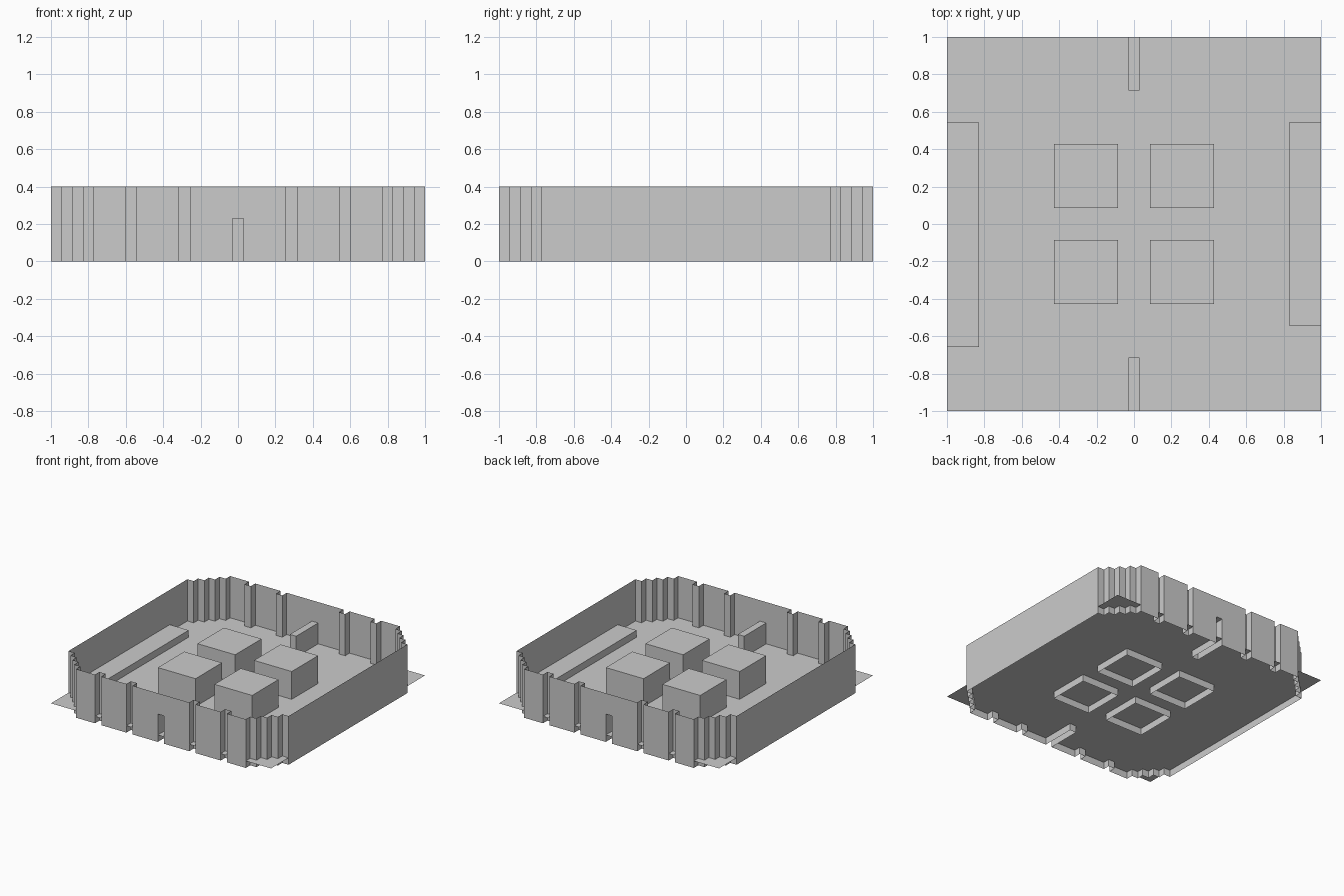
import bpy

if "Cube" in bpy.data.objects:
    bpy.data.objects.remove(bpy.data.objects["Cube"])

U = 2 / 35          # module size: the whole plan is 35 x 35 modules
WALL_H, DOOR_H, BLOCK_H, BENCH_H, FLOOR_Z = 7, 4, 5, 2, 1


def make_object(name, faces):
    """Flat mesh from a list of faces given as corner points in modules."""
    verts, index, polys = [], {}, []
    for face in faces:
        poly = []
        for p in face:
            if p not in index:
                index[p] = len(verts)
                verts.append(tuple(c * U for c in p))
            poly.append(index[p])
        polys.append(poly)
    mesh = bpy.data.meshes.new(name)
    mesh.from_pydata(verts, [], polys)
    mesh.update()
    obj = bpy.data.objects.new(name, mesh)
    bpy.context.collection.objects.link(obj)
    return obj


def ribbon(path, z0, z1):
    """Upright faces along a path (counter-clockwise paths face outward)."""
    return [[(*a, z0), (*b, z0), (*b, z1), (*a, z1)] for a, b in zip(path, path[1:])]


def shell(path, z0, z1):
    """Open-bottomed box: sides along the path plus a lid."""
    corners = list(dict.fromkeys(path))
    return ribbon(path, z0, z1) + [[(*p, z1) for p in corners]]


def turned(path):
    return [(-x, -y) for x, y in path]


# Floor sheet
make_object("floor", [[(x, y, FLOOR_Z) for x, y in
                       ((-17.5, -17.5), (17.5, -17.5), (17.5, 17.5), (-17.5, 17.5))]])

# Outer wall: from the front door, past two slots, up the stepped corner
quarter = [(0.5, -17.5)]
for x in (4.5, 9.5):
    quarter += [(x, -17.5), (x, -16.5), (x + 1, -16.5), (x + 1, -17.5)]
quarter.append((13.5, -17.5))
for i in range(4):
    quarter += [(13.5 + i, -16.5 + i), (14.5 + i, -16.5 + i)]
half = quarter + [(x, -y) for x, y in reversed(quarter)]
lintel = [(-0.5, -17.5), (0.5, -17.5)]
walls = ribbon(half, 0, WALL_H) + ribbon(turned(half), 0, WALL_H)
walls += ribbon(lintel, DOOR_H, WALL_H) + ribbon(turned(lintel), DOOR_H, WALL_H)
make_object("outer_wall", walls)

# Door passages behind the front and back openings
passage = [(0.5, -17.5), (0.5, -12.5), (-0.5, -12.5), (-0.5, -17.5)]
make_object("front_passage", shell(passage, 0, DOOR_H))
make_object("back_passage", shell(turned(passage), 0, DOOR_H))

# Four central blocks
for sx, xn in ((-4.5, "left"), (4.5, "right")):
    for sy, yn in ((-4.5, "front"), (4.5, "back")):
        loop = [(sx + dx, sy + dy) for dx, dy in
                ((-3, -3), (3, -3), (3, 3), (-3, 3), (-3, -3))]
        make_object(f"{yn}_{xn}_block", shell(loop, 0, BLOCK_H))

# Low benches along the side walls
make_object("left_bench", shell([(-17.5, -11.5), (-14.5, -11.5), (-14.5, 9.5), (-17.5, 9.5)],
                                FLOOR_Z, BENCH_H))
make_object("right_bench", shell([(17.5, 9.5), (14.5, 9.5), (14.5, -9.5), (17.5, -9.5)],
                                 FLOOR_Z, BENCH_H))
